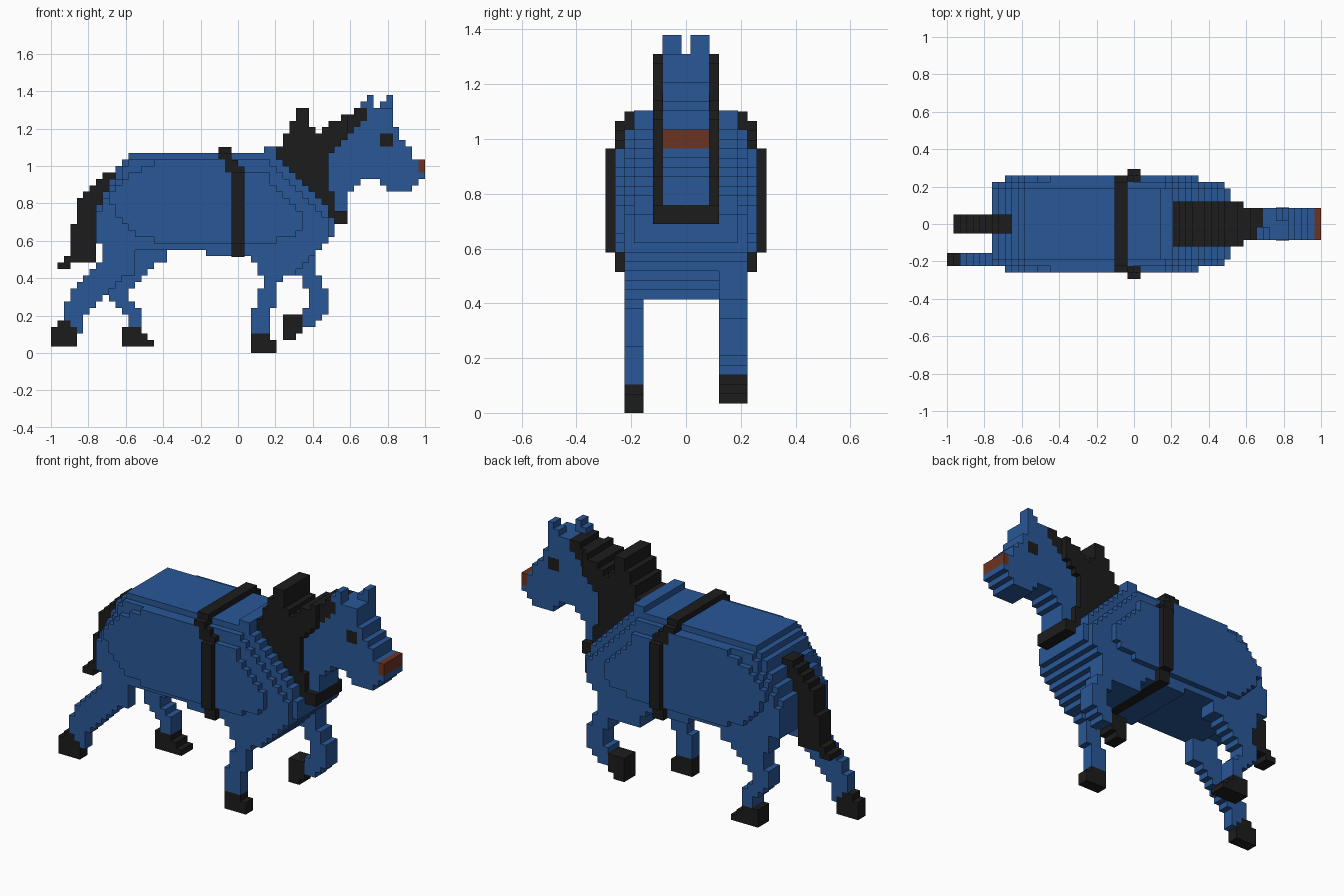
import bpy
import bmesh

if "Cube" in bpy.data.objects:
    bpy.data.objects.remove(bpy.data.objects["Cube"], do_unlink=True)

U = 2 / 58  # one block


def material(name, rgb):
    m = bpy.data.materials.new(name)
    m.use_nodes = True
    col = (*rgb, 1)
    m.diffuse_color = col
    bsdf = m.node_tree.nodes["Principled BSDF"]
    bsdf.inputs["Base Color"].default_value = col
    bsdf.inputs["Roughness"].default_value = 0.8
    return m


BLUE = material("coat blue", (0.022, 0.096, 0.31))
BLACK = material("black", (0.012, 0.012, 0.012))
BROWN = material("nose brown", (0.15, 0.034, 0.015))


def stepped(name, mat, y0, y1, z0, rows):
    """Stack of one-block rows (x start, x end) from height z0, as one stepped slab."""
    right, left = [], []
    for i, (a, b) in enumerate(rows):
        for side, x in ((right, b), (left, a)):
            if side and side[-1][0] == x:
                side[-1] = (x, z0 + i + 1)
            else:
                side += [(x, z0 + i), (x, z0 + i + 1)]
    outline = right + left[::-1]
    bm = bmesh.new()
    face = bm.faces.new([bm.verts.new((x * U, y0 * U, z * U)) for x, z in outline])
    ext = bmesh.ops.extrude_face_region(bm, geom=[face])
    verts = [v for v in ext["geom"] if isinstance(v, bmesh.types.BMVert)]
    bmesh.ops.translate(bm, verts=verts, vec=(0, (y1 - y0) * U, 0))
    bmesh.ops.recalc_face_normals(bm, faces=bm.faces)
    mesh = bpy.data.meshes.new(name)
    bm.to_mesh(mesh)
    bm.free()
    mesh.materials.append(mat)
    ob = bpy.data.objects.new(name, mesh)
    bpy.context.collection.objects.link(ob)


def centred(name, mat, half, z0, rows):
    stepped(name, mat, -half, half, z0, rows)


# Body: nested layers, each narrower layer reaching further
centred("body_sides", BLUE, 7.5, 17, [
    (-13, 6), (-16, 9), (-17, 10), (-18, 10), (-19, 10), (-19, 9), (-20, 8),
    (-20, 7), (-19, 6), (-18, 5), (-17, 5), (-15, -2), (-13, -2)])
centred("body_core", BLUE, 6.5, 15, [
    (-5, 12), (-18, 13), (-22, 14), (-22, 14), (-22, 14), (-22, 14), (-22, 13),
    (-21, 12), (-21, 11), (-20, 10), (-20, 9), (-19, 8), (-18, 7), (-18, 6), (-17, 5)])
centred("body_ends", BLUE, 5.5, 18, [
    (-22, 15), (-22, 15), (-22, 15), (-22, 14), (-22, 14), (-21, 13), (-21, 12), (-20, 11),
    (-20, 10), (-19, 9), (-19, 8), (-18, 7), (-17, 6)])
centred("withers", BLUE, 5.5, 31, [(4, 6)])
centred("chest_lower", BLUE, 6.5, 12, [(4, 9), (4, 10), (3, 11), (2, 12)])

# Girth strap
centred("strap", BLACK, 7.5, 14.9, [(-1, 1)] * 13 + [(-2, 1), (-2, 0), (-3, -1)])
centred("strap_sides", BLACK, 8.5, 17, [(-1, 1)] * 11)
centred("strap_top", BLACK, 6.5, 30.9, [(-3, -1)])

# Mane wrapping the neck, with spike and crest
centred("mane", BLACK, 3.5, 20, [
    (15, 17), (13, 17), (12, 15), (11, 15), (10, 15), (9, 14), (8, 14), (7, 14),
    (7, 14), (6, 14), (6, 14), (6, 15), (7, 16), (7, 17)])
centred("mane_spike", BLACK, 3.5, 34, [(8, 12), (8, 11), (9, 11), (9, 11)])
centred("mane_crest", BLACK, 3.5, 34, [(13, 17), (14, 17), (16, 17)])
centred("forelock", BLACK, 2.5, 34, [(17, 18), (17, 19), (17, 20), (18, 20)])

# Top of the back, wide behind the strap
centred("back", BLUE, 5.5, 30, [(-17, 6)])

# Neck and head
centred("neck", BLUE, 2.5, 22, [(15, 17)] * 3 + [(14, 18), (14, 19), (14, 22)])
centred("jaw", BLUE, 2.5, 25, [(23, 27), (22, 28)])
centred("head", BLUE, 2.5, 27, [
    (14, 29), (14, 28), (14, 28), (14, 27), (15, 27), (16, 26), (17, 25),
    (18, 25), (19, 24), (20, 24), (20, 24)])
centred("nose", BROWN, 2.5, 28, [(28, 29)] * 2)
stepped("right_ear", BLUE, -2.5, -0.5, 38, [(19, 21), (20, 21)])
stepped("left_ear", BLUE, 0.5, 2.5, 38, [(22, 24), (23, 24)])
for name, y in (("right_eye", -2.53), ("left_eye", 2.5)):
    stepped(name, BLACK, y, y + 0.03, 32, [(22, 24)] * 2)

# Tail
centred("tail", BLACK, 1.5, 13, [
    (-28, -26), (-27, -22), (-26, -22), (-26, -22), (-26, -22), (-26, -22), (-26, -22),
    (-25, -22), (-25, -22), (-25, -21), (-25, -21), (-24, -20), (-23, -20), (-22, -19),
    (-21, -19)])

# Right legs, two blocks thick
R = (-6.5, -4.5)
stepped("right_fore_hoof", BLACK, *R, 0, [(2, 6), (2, 6), (2, 5)])
stepped("right_fore_leg", BLUE, *R, 3, [
    (2, 5), (2, 5), (2, 5), (2, 5), (3, 6), (3, 6), (3, 6), (4, 6), (4, 7), (3, 9),
    (3, 10), (2, 11), (2, 12)])
stepped("right_hind_hoof", BLACK, *R, 1, [(-29, -25)] * 3 + [(-28, -26)])
stepped("right_hind_leg", BLUE, *R, 3, [
    (-25, -24), (-26, -24), (-27, -24), (-27, -23), (-27, -22), (-26, -21), (-26, -20),
    (-25, -19), (-24, -18), (-23, -16), (-22, -16), (-21, -16), (-21, -16), (-21, -16)])

# Left legs, three blocks thick
L = (3.5, 6.5)
stepped("left_fore_hoof", BLACK, *L, 2, [(7, 9)] + [(7, 10)] * 3)
stepped("left_fore_leg", BLUE, *L, 4, [
    (10, 12), (10, 13), (10, 14), (11, 14), (11, 14), (11, 14), (10, 13), (10, 13),
    (9, 12), (8, 12), (7, 12)])
stepped("left_hind_hoof", BLACK, *L, 1, [(-18, -13), (-18, -14), (-18, -15)])
stepped("left_hind_leg", BLUE, *L, 4, [
    (-17, -15), (-17, -15), (-18, -15), (-19, -16), (-20, -17), (-20, -17), (-20, -16),
    (-19, -15), (-19, -14), (-19, -13), (-20, -11), (-20, -11), (-20, -11)])
